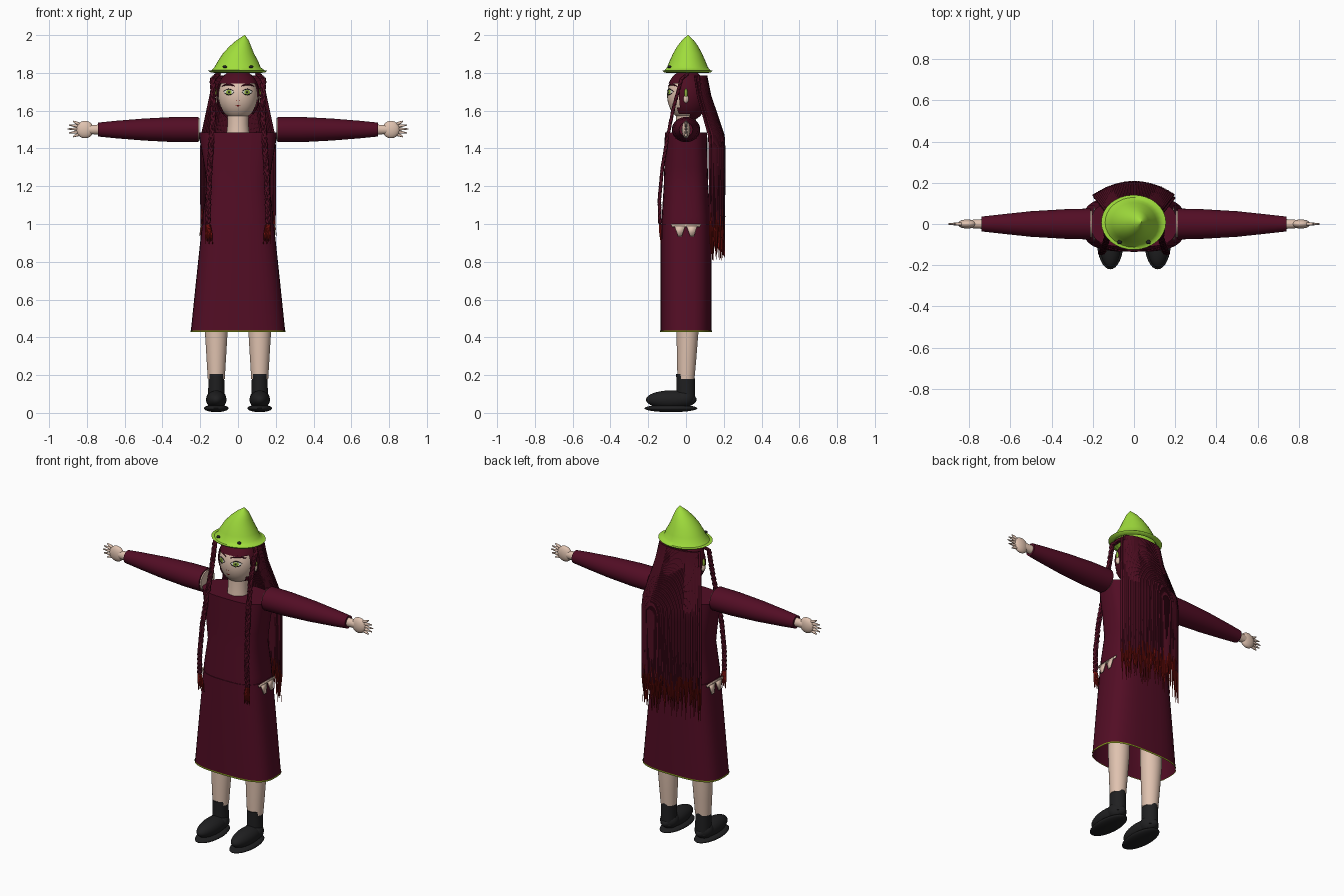
import bpy, bmesh, math, random
from mathutils import Vector

random.seed(4)
if bpy.data.objects.get("Cube"):
    bpy.data.objects.remove(bpy.data.objects["Cube"])


def material(name, r, g, b):
    m = bpy.data.materials.new(name)
    m.use_nodes = True
    m.diffuse_color = (r, g, b, 1)
    m.node_tree.nodes["Principled BSDF"].inputs["Base Color"].default_value = (r, g, b, 1)
    return m


wine = material("wine cloth", 0.085, 0.004, 0.018)
hair = material("dark red hair", 0.075, 0.004, 0.015)
tips = material("red hair tips", 0.2, 0.006, 0.005)
lime = material("lime felt", 0.35, 0.72, 0.045)
skin = material("pale skin", 0.74, 0.54, 0.43)
black = material("black leather", 0.014, 0.014, 0.015)
green = material("leaf green", 0.27, 0.42, 0.04)
white = material("eye white", 0.8, 0.8, 0.72)
olive = material("olive trim", 0.2, 0.28, 0.01)


def finish(name, bm, mat, angle=40):
    bmesh.ops.recalc_face_normals(bm, faces=bm.faces)
    me = bpy.data.meshes.new(name)
    bm.to_mesh(me)
    bm.free()
    ob = bpy.data.objects.new(name, me)
    bpy.context.collection.objects.link(ob)
    me.materials.append(mat)
    bpy.ops.object.select_all(action="DESELECT")
    ob.select_set(True)
    bpy.context.view_layer.objects.active = ob
    bpy.ops.object.shade_smooth_by_angle(angle=math.radians(angle))
    return ob


def upright(a, b, t):
    return (a, b, t)


def loft(name, rings, mat, power=2, place=upright, sides=32, bottom=True, top=True):
    """Rings are (position, radius a, radius b, shift a, shift b)."""
    bm = bmesh.new()
    loops = []
    for t, ra, rb, *shift in rings:
        sa, sb = shift or (0, 0)
        loop = []
        for i in range(sides):
            c, s = math.cos(math.tau * i / sides), math.sin(math.tau * i / sides)
            a = math.copysign(abs(c) ** (2 / power), c) * ra + sa
            b = math.copysign(abs(s) ** (2 / power), s) * rb + sb
            loop.append(bm.verts.new(place(a, b, t)))
        loops.append(loop)
    for lo, hi in zip(loops, loops[1:]):
        for i in range(sides):
            j = (i + 1) % sides
            bm.faces.new((lo[i], lo[j], hi[j], hi[i]))
    if bottom:
        bm.faces.new(loops[0])
    if top:
        bm.faces.new(loops[-1])
    return finish(name, bm, mat)


def ball(name, centre, radii, mat, keep=None):
    bm = bmesh.new()
    bmesh.ops.create_uvsphere(bm, u_segments=32, v_segments=20, radius=1)
    for v in bm.verts:
        v.co = Vector(centre) + v.co * Vector(radii)
    if keep:
        gone = [f for f in bm.faces if not keep(f.calc_center_median())]
        bmesh.ops.delete(bm, geom=gone, context="FACES")
    return finish(name, bm, mat, 60)


def tubes(name, strands, mats, depth, res=1):
    """Strands are (points, radius factors, material index)."""
    cu = bpy.data.curves.new(name, "CURVE")
    cu.dimensions = "3D"
    cu.bevel_depth, cu.bevel_resolution, cu.use_fill_caps = depth, res, True
    for m in mats:
        cu.materials.append(m)
    for points, radii, index in strands:
        sp = cu.splines.new("POLY")
        sp.points.add(len(points) - 1)
        sp.material_index = index
        for p, co, r in zip(sp.points, points, radii):
            p.co, p.radius = (*co, 1), r
    ob = bpy.data.objects.new(name, cu)
    bpy.context.collection.objects.link(ob)
    bpy.ops.object.select_all(action="DESELECT")
    ob.select_set(True)
    bpy.context.view_layer.objects.active = ob
    bpy.ops.object.convert(target="MESH")
    bpy.ops.object.shade_smooth_by_angle(angle=math.radians(60))


# Dress: bodice, open skirt and thin hem trim
loft("bodice", [(0.98, .185, .13), (1.04, .188, .128), (1.2, .165, .118), (1.3, .178, .115),
                (1.43, .2, .113), (1.485, .208, .112)], wine, 3)
loft("skirt", [(.43, .25, .135), (.7, .222, .135), (1.0, .19, .133)], wine, 3, bottom=False)
loft("hem_trim", [(.428, .252, .137), (.437, .252, .137)], olive, 3, bottom=False, top=False)

# Head, neck and hair cap
HEAD, HR = Vector((0, 0, 1.68)), Vector((.104, .1, .128))
ball("head", HEAD, HR, skin)
loft("neck", [(1.47, .062, .058), (1.53, .055, .052), (1.6, .055, .052)], skin)
ball("hair_cap", (0, .006, 1.68), (.117, .111, .138), hair,
     lambda c: (c.y > -.04 and c.z > 1.58) or c.z > 1.75 or c.y > .02)


def on_face(x, z, lift):
    d = 1 - (x / HR.x) ** 2 - ((z - HEAD.z) / HR.z) ** 2
    return (x, -HR.y * math.sqrt(max(d, 0)) - lift, z)


def patch(name, x, z, w, h, lift, mat):
    bm = bmesh.new()
    mid = bm.verts.new(on_face(x, z, lift))
    rim = [bm.verts.new(on_face(x + w * math.cos(math.tau * i / 16),
                                z + h * math.sin(math.tau * i / 16), lift)) for i in range(16)]
    for i in range(16):
        bm.faces.new((mid, rim[i], rim[(i + 1) % 16]))
    finish(name, bm, mat)


def arc(s, x0, x1, z, rise, lift):
    steps = [i / 8 for i in range(9)]
    return ([on_face(s * (x0 + (x1 - x0) * t), z + rise * math.sin(math.pi * t), lift)
             for t in steps], [.4 + math.sin(math.pi * t) for t in steps], 0)


patch("mouth", 0, 1.626, .014, .003, .003, tips)
for s, side in ((1, "left"), (-1, "right")):
    # Face details
    patch(side + "_eye", s * .048, 1.698, .026, .013, .002, white)
    patch(side + "_iris", s * .048, 1.698, .015, .012, .003, green)
    patch(side + "_pupil", s * .048, 1.698, .005, .007, .004, black)
    patch(side + "_nostril", s * .007, 1.653, .003, .002, .003, tips)
    tubes(side + "_lashes", [arc(s, .018, .08, 1.7, .014, .003),
                             arc(s, .022, .075, 1.696, -.012, .003)], [black], .002)
    tubes(side + "_brow", [arc(s, .016, .086, 1.729, .01, .003)], [hair], .004)
    ball(side + "_ear", (s * .115, 0, 1.662), (.012, .014, .022), skin)
    ball(side + "_ear_gem", (s * .119, 0, 1.692), (.008, .009, .025), green)
    ball(side + "_hat_bead", (s * .07, -.088, 1.832), (.011, .01, .007), black)

    # Arm, hand and spread fingers
    def along(a, b, t, s=s):
        return (s * t, b, 1.5 + a)

    loft(side + "_sleeve", [(.21, .067, .075), (.33, .067, .072), (.5, .058, .062),
                            (.65, .046, .046), (.74, .037, .036)], wine, place=along)
    loft(side + "_shoulder", [(.203, .06, .066), (.215, .06, .066)], skin, place=along)
    loft(side + "_wrist", [(.73, .026, .024), (.79, .024, .02)], skin, place=along)
    ball(side + "_palm", (s * .81, 0, 1.5), (.046, .022, .046), skin)
    fingers = []
    for k in range(5):
        spread = (k - 2) / 2
        reach = .903 - .03 * abs(spread) ** 2
        fingers.append(([(s * .82, 0, 1.5 + .022 * spread), (s * .86, 0, 1.503 + .034 * spread),
                         (s * reach, 0, 1.503 + .042 * spread)], (1, .9, .35), 0))
    tubes(side + "_fingers", fingers, [skin], .0085, 2)

    # Leg and shoe
    x = s * .115
    loft(side + "_leg", [(.18, .045, .045, x, 0), (.28, .051, .051, x, .003),
                         (.43, .06, .058, x, .008), (.9, .066, .062, x, .01)], skin)
    loft(side + "_boot_cuff", [(.06, .043, .048, x, 0), (.205, .042, .049, x, -.003)], black)
    ball(side + "_ankle", (x, -.01, .075), (.053, .055, .048), black)
    ball(side + "_shoe", (x, -.078, .07), (.054, .134, .049), black)
    ball(side + "_sole", (x, -.08, .024), (.065, .14, .02), black)

    # Jagged side opening showing the hip
    bm = bmesh.new()
    for outline in (((-.08, 1.0), (.08, 1.0), (.075, .985), (-.075, .985)),
                    ((-.062, .99), (-.004, .99), (-.022, .935), (-.042, .935)),
                    ((.002, .99), (.06, .99), (.042, .935), (.022, .935))):
        bm.faces.new([bm.verts.new((s * (.194 + (1 - z) * .1), y, z)) for y, z in outline])
    hip = finish(side + "_hip_opening", bm, skin)
    hip.modifiers.new("thickness", "SOLIDIFY").thickness = .004

    # Front braid: crossing locks along a guide path with a loose red end
    guide = [Vector(p) for p in ((.105, .01, 1.795), (.135, -.025, 1.765), (.13, -.065, 1.62),
             (.14, -.1, 1.45), (.15, -.125, 1.3), (.157, -.141, 1.13), (.16, -.138, .99))]
    path = [a.lerp(b, i / 10) for a, b in zip(guide, guide[1:]) for i in range(10)]
    locks = []
    for phase in range(3):
        pts = []
        for i, p in enumerate(path):
            w = i * 1.1 + phase * math.tau / 3
            pts.append((s * (p.x + .009 * math.sin(w)), p.y + .003 * math.sin(2 * w), p.z))
        locks.append((pts, [1] * len(pts), 0))
    for k in range(5):
        off = (k - 2) * .007
        locks.append(([(s * (.16 + off * .6), -.138, 1.0), (s * (.155 + off), -.136, .95),
                       (s * (.153 + off * 1.3), -.132, .895 + .01 * (k % 2))], (.8, .7, .2), 1))
    tubes(side + "_braid", locks, [hair, tips], .008)

# Long back hair in separate strands with brighter ragged ends
strands, count = [], 46
for layer in (0, 1):
    for i in range(count):
        t = 2 * (i + .5 * layer) / (count - .5) - 1
        bow = 1 - t * t
        inset = .014 * layer
        x, y = .195 * t, .14 + .063 * bow - inset
        change = random.uniform(.98, 1.08)
        end = random.uniform(.8, .92)
        top = (.128 * t, .055 + .052 * math.sqrt(max(bow, 0)) - inset * .5, 1.785)
        upper = (.145 * t, .078 + .05 * bow - inset, 1.68)
        join = (x, y, change)
        strands.append(([top, upper, (.19 * t, y - .004, 1.47), (x, y, 1.4), join],
                        (1, 1, 1, 1, .75), 0))
        drift = random.uniform(-.006, .006)
        strands.append(([join, (x + drift, y, (change + end) / 2), (x + drift * 2, y + .002, end)],
                        (.75, .5, .12), 1))
tubes("back_hair", strands, [hair, tips], .0065)

# Pointed hat with an upturned brim
loft("hat", [(1.815, .112, .105, 0, .008), (1.8, .125, .11, 0, .008), (1.803, .145, .125, 0, .008),
             (1.812, .157, .133, -.002, .008), (1.814, .14, .121, 0, .008),
             (1.83, .122, .108, -.003, .008), (1.86, .108, .096, 0, .008),
             (1.9, .084, .078, .002, .008), (1.94, .058, .056, .012, .009),
             (1.972, .033, .032, .024, .01), (2.0, .002, .002, .035, .01)], lime, bottom=False)
